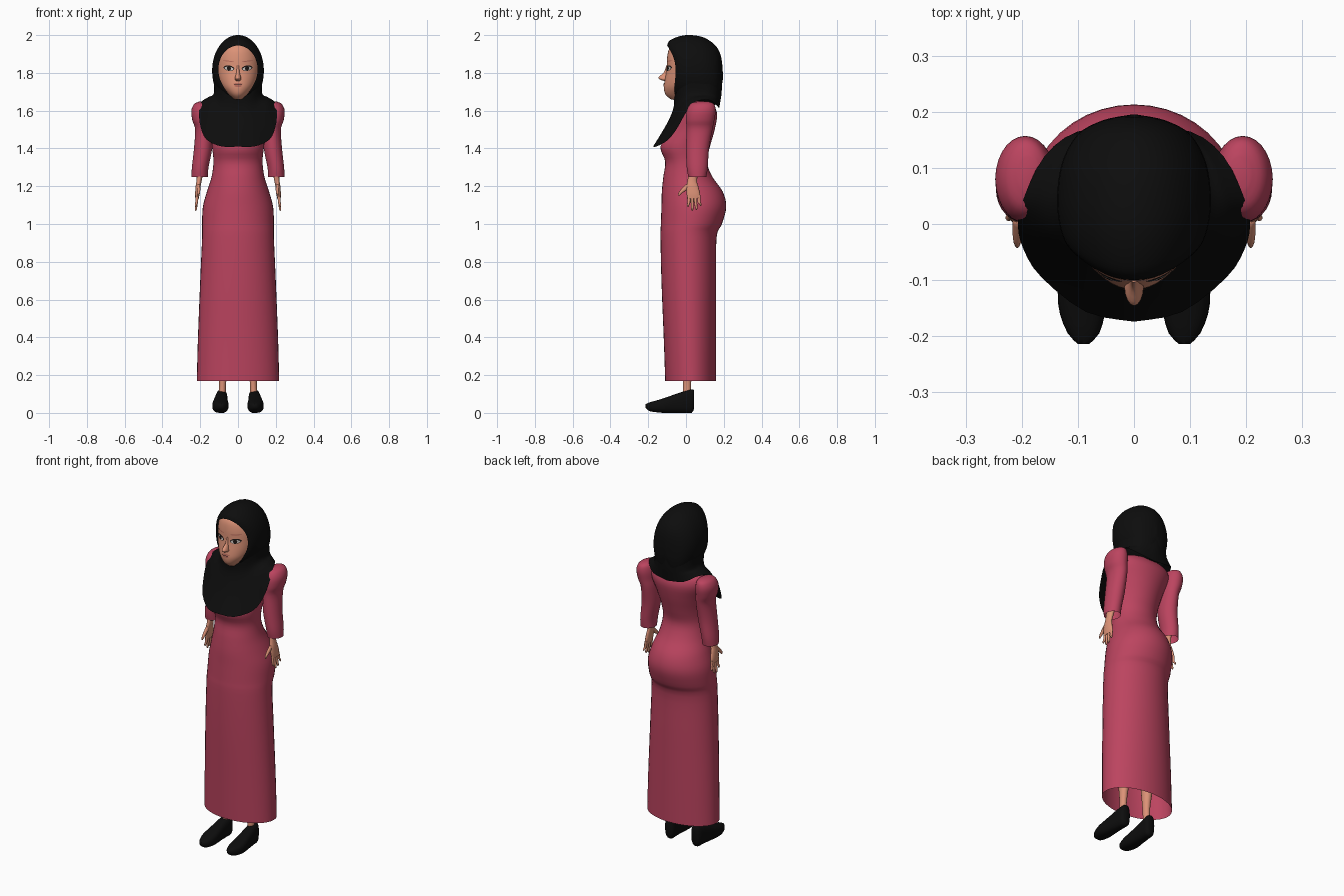
import bpy, bmesh, math


def material(name, rgb):
    m = bpy.data.materials.new(name)
    m.diffuse_color = (*rgb, 1)
    return m


ROSE = material("rose cloth", (0.50, 0.058, 0.115))
BLACK = material("black cloth", (0.004, 0.004, 0.004))
SKIN = material("skin", (0.72, 0.29, 0.185))
LIP = material("lip", (0.48, 0.15, 0.11))
WHITE = material("eye white", (0.6, 0.55, 0.52))
DARK = material("dark eye", (0.012, 0.008, 0.007))


def resample(rows, steps):
    """Catmull-Rom interpolation through tuples of numbers."""
    out = []
    for i in range(len(rows) - 1):
        a, b, c, d = (rows[max(i - 1, 0)], rows[i], rows[i + 1],
                      rows[min(i + 2, len(rows) - 1)])
        for s in range(steps):
            t = s / steps
            out.append(tuple(
                0.5 * (2 * q + (r - p) * t + (2 * p - 5 * q + 4 * r - u) * t * t
                       + (3 * q - p - 3 * r + u) * t ** 3)
                for p, q, r, u in zip(a, b, c, d)))
    return out + [tuple(rows[-1])]


def finish(name, bm, mat, smooth=60):
    bmesh.ops.recalc_face_normals(bm, faces=bm.faces)
    me = bpy.data.meshes.new(name)
    bm.to_mesh(me)
    bm.free()
    me.materials.append(mat)
    ob = bpy.data.objects.new(name, me)
    bpy.context.collection.objects.link(ob)
    bpy.ops.object.select_all(action='DESELECT')
    ob.select_set(True)
    bpy.context.view_layer.objects.active = ob
    bpy.ops.object.shade_smooth_by_angle(angle=math.radians(smooth))
    return ob


def skin_rings(name, rings, mat, cap_start=True, cap_end=True):
    """Join closed point rings into a surface."""
    bm = bmesh.new()
    vs = [[bm.verts.new(p) for p in ring] for ring in rings]
    n = len(vs[0])
    for a, b in zip(vs, vs[1:]):
        for i in range(n):
            j = (i + 1) % n
            bm.faces.new((a[i], a[j], b[j], b[i]))
    if cap_start:
        bm.faces.new(vs[0])
    if cap_end:
        bm.faces.new(vs[-1])
    return finish(name, bm, mat)


def loft(name, rows, mat, side=1, along_y=False, n=28, steps=4, power=1.0, **caps):
    """Rows are (position, centre x, half width, near edge, far edge)."""
    rings = []
    for h, cx, rx, lo, hi in resample(rows, steps):
        ring = []
        for i in range(n):
            a = math.tau * i / n
            s, c = (math.copysign(abs(v) ** power, v) for v in (math.sin(a), math.cos(a)))
            x, w = side * (cx + rx * s), (lo + hi) / 2 - (hi - lo) / 2 * c
            ring.append((x, h, w) if along_y else (x, w, h))
        rings.append(ring)
    return skin_rings(name, rings, mat, **caps)


# Dress, open at the hem
loft("dress", [(0.17, 0, .218, -.11, .16), (0.4, 0, .212, -.118, .16),
               (0.7, 0, .2, -.13, .16), (0.93, 0, .19, -.135, .162),
               (1.0, 0, .19, -.133, .19), (1.09, 0, .186, -.13, .213),
               (1.17, 0, .165, -.128, .195), (1.25, 0, .14, -.12, .14),
               (1.33, 0, .13, -.11, .11), (1.41, 0, .138, -.135, .127),
               (1.5, 0, .15, -.085, .152), (1.58, 0, .17, -.04, .165),
               (1.63, 0, .155, 0, .145), (1.65, 0, .08, .03, .12)],
     ROSE, n=40, cap_start=False)

# Head
HEAD = [(1.66, 0, .025, -.08, .02), (1.685, 0, .05, -.108, .04), (1.72, 0, .08, -.117, .07),
        (1.76, 0, .1, -.113, .1), (1.82, 0, .113, -.103, .12), (1.88, 0, .112, -.1, .12),
        (1.93, 0, .092, -.088, .1), (1.97, 0, .05, -.05, .07)]
loft("head", HEAD, SKIN, n=40)
loft("neck", [(1.6, 0, .05, -.02, .09), (1.72, 0, .045, -.02, .09)], SKIN)
loft("nose", [(1.84, 0, .007, -.104, -.08), (1.805, 0, .009, -.116, -.08),
              (1.778, 0, .015, -.144, -.08), (1.766, 0, .017, -.14, -.08),
              (1.757, 0, .011, -.116, -.08)], SKIN, n=16)


def face_y(x, z):
    rows = resample(HEAD, 4)
    for a, b in zip(rows, rows[1:]):
        if a[0] <= z <= b[0]:
            t = (z - a[0]) / (b[0] - a[0])
            _, _, rx, lo, hi = (p + (q - p) * t for p, q in zip(a, b))
            return (lo + hi) / 2 - (hi - lo) / 2 * math.sqrt(max(0, 1 - (x / rx) ** 2))
    return 0


def patch(name, cx, cz, w, h, lift, mat, almond=0.0, tilt=0.0):
    """Thin plate that follows the face."""
    bm = bmesh.new()
    rings = []
    for k in (1, .6, .2):
        ring = []
        for i in range(20):
            a = math.tau * i / 20
            dx, s = w * k * math.cos(a), math.sin(a)
            x, z = cx + dx, cz + h * k * s * abs(s) ** almond + dx * tilt
            ring.append(bm.verts.new((x, face_y(x, z) - lift, z)))
        rings.append(ring)
    for a, b in zip(rings, rings[1:]):
        for i in range(20):
            bm.faces.new((a[i], a[(i + 1) % 20], b[(i + 1) % 20], b[i]))
    bm.faces.new(rings[-1])
    if sum(f.normal.y for f in bm.faces) > 0:
        bmesh.ops.reverse_faces(bm, faces=bm.faces)
    return finish(name, bm, mat)


# Mouth
patch("upper_lip", 0, 1.741, .026, .006, .0025, LIP, .4)
patch("lower_lip", 0, 1.731, .021, .006, .0025, LIP, .4)
patch("mouth_line", 0, 1.7365, .027, .0013, .004, DARK)

# Hood, from the face opening to the back of the head
HOOD = [(.104, 1.69, 1.945, -.1, -.055, -.07), (.121, 1.67, 1.972, -.085, -.035, -.06),
        (.133, 1.64, 1.995, -.03, 0, 0), (.137, 1.62, 2.0, .03, .05, .05),
        (.128, 1.62, 1.985, .1, .11, .11), (.1, 1.63, 1.94, .16, .16, .155),
        (.055, 1.66, 1.88, .187, .185, .175), (.005, 1.74, 1.8, .195, .195, .19)]
hood_rings = []
for rx, lo, hi, top, mid, bot in resample(HOOD, 4):
    ring = []
    for i in range(40):
        s, c = math.sin(math.tau * i / 40), math.cos(math.tau * i / 40)
        y = mid + ((top if c > 0 else bot) - mid) * c * c
        ring.append((rx * s, y, (lo + hi) / 2 + (hi - lo) / 2 * c))
    hood_rings.append(ring)
skin_rings("hood", hood_rings, BLACK, cap_start=False)

# Cape of the headscarf: half rings from neck to hem, front to back
CAPE = [
    [(0, -.07, 1.69), (.05, -.058, 1.7), (.09, -.04, 1.73), (.12, 0, 1.76), (.13, .04, 1.76),
     (.125, .09, 1.76), (.11, .135, 1.76), (.07, .175, 1.76), (0, .192, 1.76)],
    [(0, -.065, 1.62), (.05, -.058, 1.625), (.09, -.035, 1.645), (.118, 0, 1.675),
     (.127, .04, 1.69), (.127, .08, 1.69), (.116, .13, 1.69), (.076, .17, 1.69), (0, .188, 1.69)],
    [(0, -.102, 1.53), (.06, -.092, 1.535), (.115, -.062, 1.56), (.155, -.02, 1.615),
     (.168, .02, 1.65), (.16, .06, 1.67), (.136, .12, 1.675), (.09, .166, 1.66), (0, .182, 1.65)],
    [(0, -.174, 1.41), (.085, -.157, 1.41), (.165, -.095, 1.445), (.197, -.045, 1.51),
     (.207, 0, 1.59), (.197, .045, 1.645), (.16, .12, 1.657), (.1, .165, 1.625), (0, .175, 1.61)],
]
halves = [resample(half, 3) for half in CAPE]
columns = [resample(col, 5) for col in zip(*halves)]
cape_rings = []
for half in zip(*columns):
    cape_rings.append(list(half) + [(-x, y, z) for x, y, z in half[-2:0:-1]])
skin_rings("cape", cape_rings, BLACK, cap_start=False, cap_end=False)

# Paired parts
for side, tag in ((1, "left"), (-1, "right")):
    # Puffed sleeve, open at the cuff
    loft(tag + "_sleeve", [(1.25, .203, .043, .012, .108), (1.3, .2, .044, .004, .115),
                           (1.4, .185, .048, 0, .122), (1.5, .181, .046, .003, .14),
                           (1.55, .19, .052, 0, .15), (1.6, .194, .053, .005, .157),
                           (1.635, .192, .04, .025, .148), (1.648, .188, .018, .06, .12)],
         ROSE, side, cap_start=False)
    # Forearm, palm, fingers and thumb
    loft(tag + "_forearm", [(1.4, .19, .025, .03, .09), (1.28, .2, .018, .015, .068),
                            (1.23, .206, .014, .008, .058), (1.2, .211, .013, .002, .065),
                            (1.16, .215, .012, .003, .075), (1.135, .217, .009, .008, .074)],
         SKIN, side, n=16)
    for k, tip in enumerate((1.09, 1.07, 1.074, 1.095)):
        y = .015 + .018 * k
        t = y + .004 * (k - 1)
        loft(f"{tag}_finger_{k + 1}", [(1.15, .216, .008, y - .009, y + .009),
                                       (1.115, .219, .007, y - .008, y + .008),
                                       (tip + .01, .223, .006, t - .006, t + .006),
                                       (tip, .224, .002, t - .002, t + .002)],
             SKIN, side, n=10, steps=2)
    loft(tag + "_thumb", [(1.21, .209, .008, .0, .03), (1.185, .208, .009, -.025, .012),
                          (1.165, .208, .007, -.04, -.018), (1.15, .208, .003, -.043, -.034)],
         SKIN, side, n=10, steps=3)
    # Leg and shoe
    loft(tag + "_leg", [(.07, .085, .02, -.018, .03), (.17, .081, .019, -.016, .028),
                        (.35, .081, .035, -.03, .055), (.5, .082, .04, -.04, .05),
                        (.9, .085, .065, -.06, .08)], SKIN, side, n=20)
    loft(tag + "_shoe", [(-.214, .09, .01, .028, .046), (-.195, .09, .028, .01, .055),
                         (-.16, .092, .04, .004, .065), (-.12, .093, .043, 0, .077),
                         (-.06, .091, .037, 0, .098), (0, .088, .033, 0, .118),
                         (.03, .086, .03, 0, .125), (.042, .086, .02, .02, .12)],
         BLACK, side, along_y=True, n=20, steps=2, power=.75)
    # Eye with lash line and brow
    x = side * .048
    patch(tag + "_eye_rim", x, 1.825, .029, .015, .0015, DARK, .3, side * .12)
    patch(tag + "_eye_white", x, 1.823, .024, .0105, .003, WHITE, .4, side * .12)
    patch(tag + "_iris", x, 1.824, .011, .011, .0045, DARK)
    patch(tag + "_brow", side * .05, 1.862, .03, .0025, .002, LIP, 0, side * .1)
